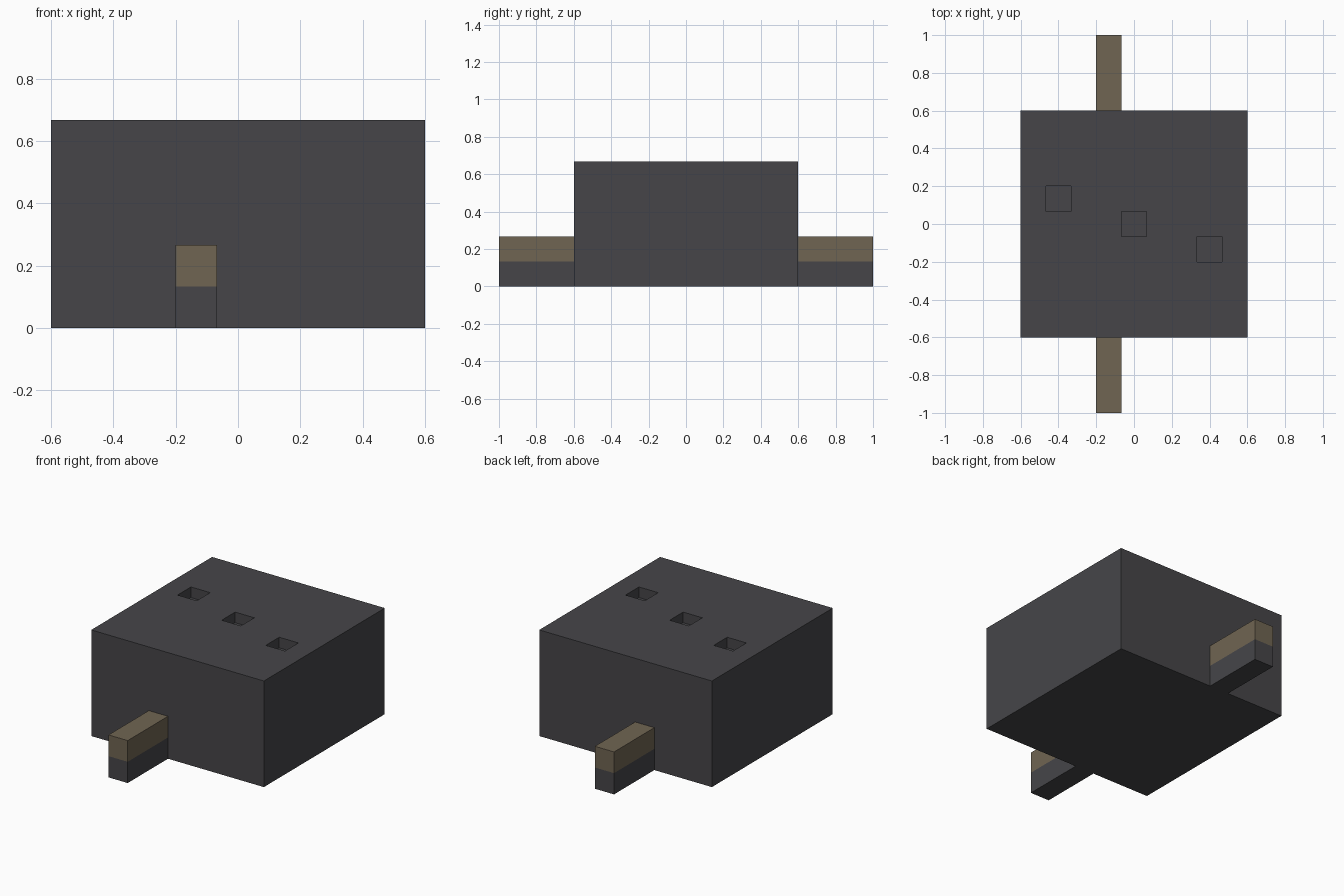
import bpy

cube = bpy.data.objects.get("Cube")
if cube:
    bpy.data.objects.remove(cube, do_unlink=True)

U = 2 / 30  # modelling unit: the model is 30 units long


def material(name, rgb):
    m = bpy.data.materials.new(name)
    m.use_nodes = True
    m.diffuse_color = (*rgb, 1)
    m.node_tree.nodes["Principled BSDF"].inputs["Base Color"].default_value = (*rgb, 1)
    return m


charcoal = material("charcoal", (0.061, 0.060, 0.066))
tan = material("dull tan", (0.162, 0.130, 0.085))


def box(name, low, high, mat):
    """Box between two corners given in modelling units."""
    centre = [(a + b) * U / 2 for a, b in zip(low, high)]
    bpy.ops.mesh.primitive_cube_add(size=1, location=centre)
    ob = bpy.context.object
    ob.name = name
    ob.scale = [(b - a) * U for a, b in zip(low, high)]
    bpy.ops.object.transform_apply(location=True, rotation=False, scale=True)
    ob.data.materials.append(mat)
    return ob


# Main block
body = box("body", (-9, -9, 0), (9, 9, 10), charcoal)

# Three square pits stepping diagonally across the top
for x, y in ((-6, 2), (0, 0), (6, -2)):
    cutter = box("pit_cutter", (x - 1, y - 1, 9), (x + 1, y + 1, 11), charcoal)
    cutter.hide_render = True
    cut = body.modifiers.new("pit", "BOOLEAN")
    cut.operation = "DIFFERENCE"
    cut.solver = "EXACT"
    cut.object = cutter
    bpy.context.view_layer.objects.active = body
    bpy.ops.object.modifier_apply(modifier=cut.name)
    bpy.data.objects.remove(cutter, do_unlink=True)

# Two-tone bars sticking out of the front and back
for side, y0, y1 in (("front", -15, -9), ("back", 9, 15)):
    box(side + "_bar_base", (-3, y0, 0), (-1, y1, 2), charcoal)
    box(side + "_bar_top", (-3, y0, 2), (-1, y1, 4), tan)
